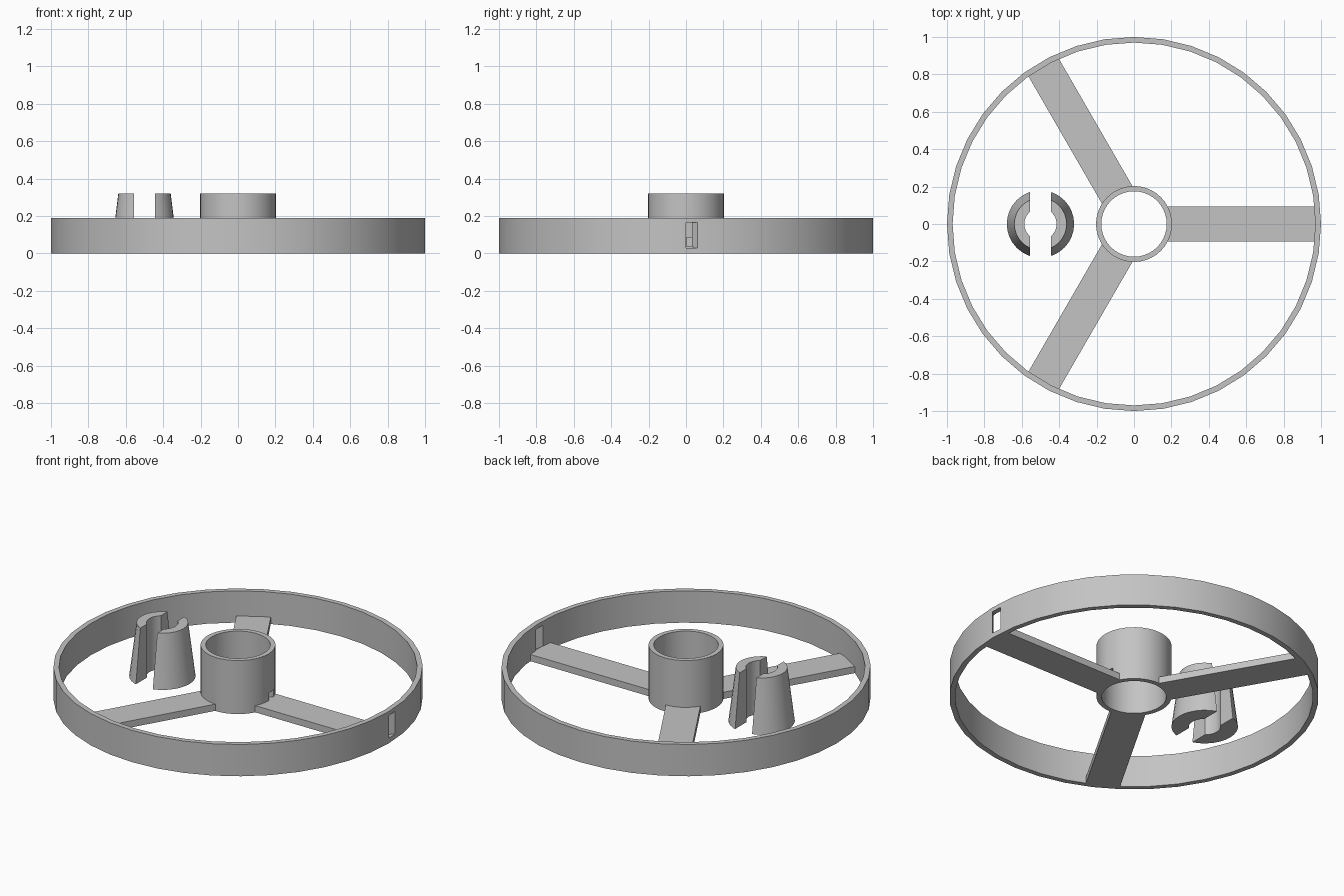
import bpy, bmesh, math
from mathutils import Matrix, Vector

cube = bpy.data.objects.get("Cube")
if cube:
    bpy.data.objects.remove(cube, do_unlink=True)

grey = bpy.data.materials.new("plain_grey")
grey.use_nodes = True
colour = (0.55, 0.55, 0.55, 1)
grey.diffuse_color = colour
grey.node_tree.nodes["Principled BSDF"].inputs["Base Color"].default_value = colour


def finish(name, bm):
    bmesh.ops.recalc_face_normals(bm, faces=bm.faces)
    mesh = bpy.data.meshes.new(name)
    bm.to_mesh(mesh)
    bm.free()
    mesh.materials.append(grey)
    obj = bpy.data.objects.new(name, mesh)
    bpy.context.collection.objects.link(obj)
    return obj


def tube(name, profile, sides, centre=(0, 0, 0)):
    """Revolve a closed (radius, height) profile around a vertical axis."""
    bm = bmesh.new()
    rings = []
    for i in range(sides):
        a = math.tau * i / sides
        rings.append([bm.verts.new(Vector(centre) + Vector((r * math.cos(a), r * math.sin(a), z)))
                      for r, z in profile])
    n = len(profile)
    for i in range(sides):
        a, b = rings[i], rings[(i + 1) % sides]
        for j in range(n):
            k = (j + 1) % n
            bm.faces.new((a[j], b[j], b[k], a[k]))
    return finish(name, bm)


def prism(name, outline, z0, z1):
    """Extrude a flat outline from z0 up to z1."""
    bm = bmesh.new()
    face = bm.faces.new([bm.verts.new((x, y, z0)) for x, y in outline])
    top = bmesh.ops.extrude_face_region(bm, geom=[face])["geom"]
    bmesh.ops.translate(bm, vec=(0, 0, z1 - z0),
                        verts=[v for v in top if isinstance(v, bmesh.types.BMVert)])
    return finish(name, bm)


def cut(obj, cutter):
    mod = obj.modifiers.new("cut", "BOOLEAN")
    mod.operation = "DIFFERENCE"
    mod.solver = "EXACT"
    mod.object = cutter
    bpy.context.view_layer.objects.active = obj
    bpy.ops.object.modifier_apply(modifier=mod.name)
    bpy.data.objects.remove(cutter, do_unlink=True)


def smooth(obj):
    bpy.ops.object.select_all(action="DESELECT")
    obj.select_set(True)
    bpy.context.view_layer.objects.active = obj
    bpy.ops.object.shade_smooth_by_angle(angle=math.radians(30))


def slanted_slot(radius, width, z0, z1):
    """Slot cutter running at 45 degrees through a wall at the given radius."""
    d = 0.06
    outline = [(radius - d, -d), (radius + d, d), (radius + d, d + width), (radius - d, width - d)]
    return prism("slot_cutter", outline, z0, z1)


# Outer rim with its slanted slot
rim = tube("outer_rim", [(0.97, 0), (1, 0), (1, 0.19), (0.97, 0.19)], 40)
cut(rim, slanted_slot(1, 0.065, 0.03, 0.165))
smooth(rim)

# Central hub with a small slot just above the spoke
hub = tube("hub", [(0.175, 0), (0.203, 0), (0.203, 0.32), (0.175, 0.32)], 40)
cut(hub, slanted_slot(0.2, 0.06, 0.04, 0.085))
smooth(hub)

# Three flat spokes
half = 0.094
for i in range(3):
    spoke = prism(f"spoke_{i + 1}", [(0.177, -half), (0.972, -half), (0.972, half), (0.177, half)], 0, 0.04)
    spoke.data.transform(Matrix.Rotation(math.tau * i / 3, 4, "Z"))
    if i == 0:
        inner = spoke
    # Trim the inner end to the hub wall
    cut(spoke, tube("hub_bore", [(0, -0.1), (0.19, -0.1), (0.19, 0.1), (0, 0.1)], 40))

# Split tapered collar: two halves with a gap between them
for name, side in (("collar_left", 1), ("collar_right", -1)):
    collar = tube(name, [(0.086, 0), (0.18, 0), (0.14, 0.32), (0.086, 0.32)], 32, (-0.5, 0, 0))
    edge, far = -0.5 + side * 0.056, -0.5 - side * 0.4
    cut(collar, prism("gap_cutter", [(edge, -0.4), (far, -0.4), (far, 0.4), (edge, 0.4)], -0.1, 0.5))
    smooth(collar)
